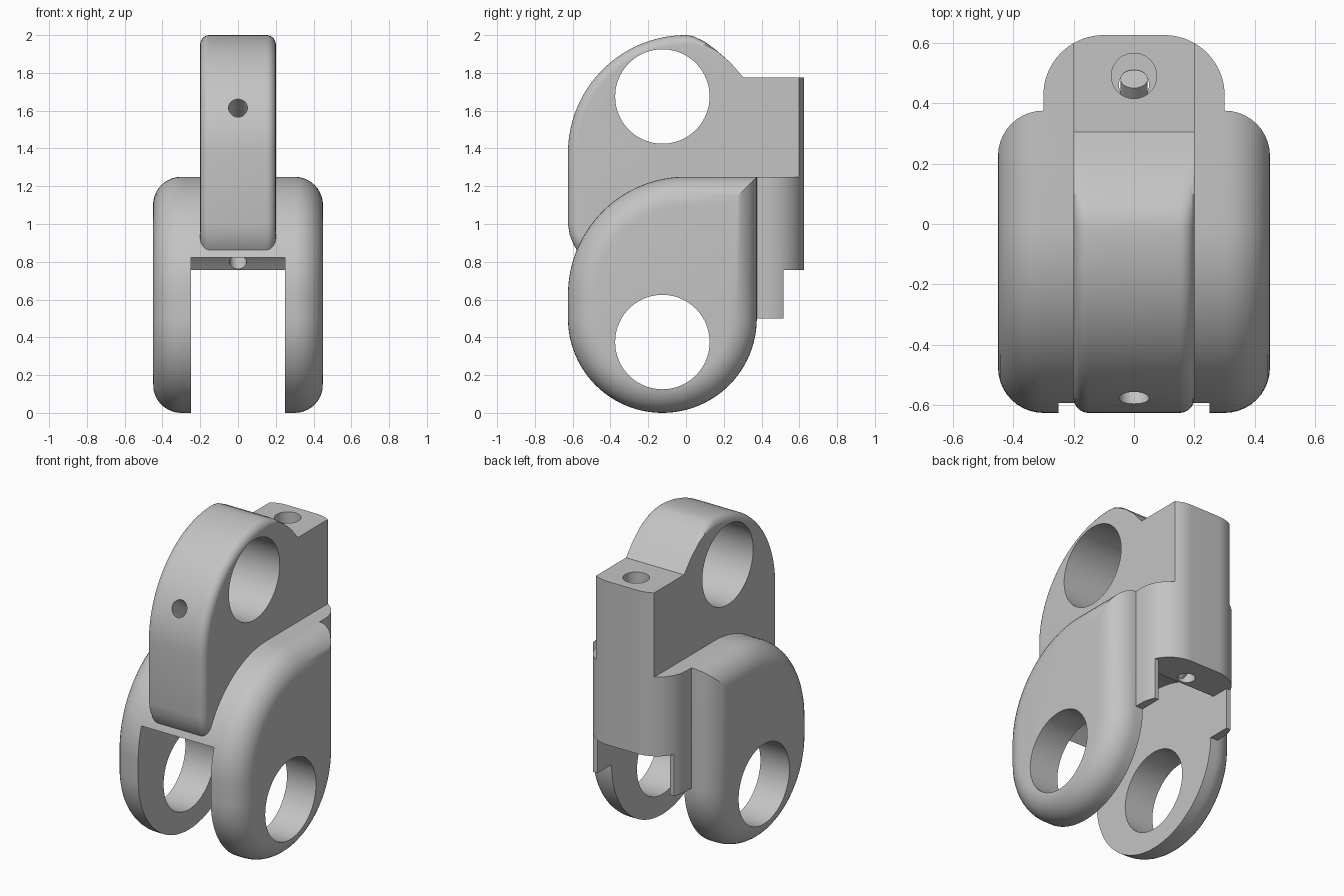
import bpy, bmesh
from math import sin, cos, pi, radians, sqrt
from mathutils import Vector

cube = bpy.data.objects.get("Cube")
if cube:
    bpy.data.objects.remove(cube)

grey = bpy.data.materials.new("plain grey")
grey.use_nodes = True
colour = (0.55, 0.55, 0.55, 1)
grey.diffuse_color = colour
grey.node_tree.nodes["Principled BSDF"].inputs["Base Color"].default_value = colour


def arc(cy, cz, r, a0, a1, n=32):
    angles = [radians(a0 + (a1 - a0) * i / n) for i in range(n + 1)]
    return [(cy + r * cos(a), cz + r * sin(a)) for a in angles]


def loft(name, rings):
    """Skin matching closed rings and cap both ends."""
    bm = bmesh.new()
    loops = [[bm.verts.new(p) for p in ring] for ring in rings]
    for a, b in zip(loops, loops[1:]):
        for i in range(len(a)):
            j = (i + 1) % len(a)
            bm.faces.new((a[i], a[j], b[j], b[i]))
    bm.faces.new(loops[0][::-1])
    bm.faces.new(loops[-1])
    bmesh.ops.recalc_face_normals(bm, faces=bm.faces)
    mesh = bpy.data.meshes.new(name)
    bm.to_mesh(mesh)
    bm.free()
    mesh.materials.append(grey)
    obj = bpy.data.objects.new(name, mesh)
    bpy.context.collection.objects.link(obj)
    return obj


def rounded_slab(name, profile, half, r, steps=10):
    """Side profile across x, with its rim rounded on both sides."""
    side = [(half - r + r * cos(t), r * (1 - sin(t)))
            for t in [pi / 2 * i / steps for i in range(steps + 1)]]
    sections = side + [(-x, d) for x, d in reversed(side)]
    return loft(name, [[(x, y, z) for y, z in profile(d)] for x, d in sections])


def plan_block(name, points, z0, z1):
    return loft(name, [[(x, y, z) for x, y in points] for z in (z0, z1)])


def box(name, x0, x1, y0, y1, z0, z1):
    return plan_block(name, [(x0, y0), (x1, y0), (x1, y1), (x0, y1)], z0, z1)


def rod(name, start, end, r, n=48):
    start, end = Vector(start), Vector(end)
    turn = (end - start).to_track_quat('Z', 'Y')
    circle = [turn @ Vector((y, z, 0)) for y, z in arc(0, 0, r, 0, 360, n)[:-1]]
    return loft(name, [[p + c for c in circle] for p in (start, end)])


def combine(base, other, operation):
    other.hide_render = True
    mod = base.modifiers.new(other.name, 'BOOLEAN')
    mod.operation, mod.object, mod.solver = operation, other, 'EXACT'
    bpy.ops.object.select_all(action='DESELECT')
    base.select_set(True)
    bpy.context.view_layer.objects.active = base
    bpy.ops.object.modifier_apply(modifier=mod.name)
    bpy.data.objects.remove(other)


# Teardrop fork outline, shrunk by d
def fork_profile(d):
    return (arc(-0.125, 0.5, 0.5 - d, 180, 360, 48) + [(0.375 - d, 1.25 - d)]
            + arc(0, 0.625, 0.625 - d, 90, 180))


# Upper lug outline; only the front rim is rounded
def lug_profile(d):
    return (arc(0, 1.375, 0.625 - d, 90, 180)
            + [(-0.625 + d, 1.0), (-0.615 + d, 0.94), (-0.595 + d, 0.89 + d / 2),
               (-0.57 + d, 0.85 + d), (0.25, 0.85 + d), (0.25, 1.775), (0.305, 1.775),
               (0.235, 1.855), (0.16, 1.92 - d * 0.05), (0.1, 1.965 - d * 0.4),
               (0.04, 1.994 - d * 0.8)])


# Rear block outline with rounded back corners, limited to a half width
def rear_outline(half):
    edge = arc(0.1, 0.425, 0.2, 0, 90, 24)
    edge = [p for p in edge if p[0] < half - 0.001]
    corner = 0.425 + sqrt(max(0, 0.04 - (half - 0.1) ** 2))
    right = [(half, 0.2), (half, corner)] + edge
    return right + [(-x, y) for x, y in reversed(right)]


body = rounded_slab("knuckle_link", fork_profile, 0.45, 0.15)
combine(body, plan_block("rear_block", rear_outline(0.3), 0.5, 1.25), 'UNION')
combine(body, rounded_slab("upper_lug", lug_profile, 0.2, 0.05), 'UNION')
combine(body, plan_block("rear_post", rear_outline(0.2), 1.1, 1.775), 'UNION')

# Fork slot, round clearance for the mating lug, and trimmed rear fins
cutters = [
    box("slot", -0.25, 0.25, -1, 1, -0.5, 0.757),
    rod("clearance", (-0.25, -0.125, 0.375), (0.25, -0.125, 0.375), 0.648, 128),
    box("fin_trim", -0.5, 0.5, 0.515, 1, 0.3, 0.757),
    # Pin bores
    rod("lower_bore", (-1, -0.125, 0.375), (1, -0.125, 0.375), 0.25, 80),
    rod("upper_bore", (-1, -0.125, 1.675), (1, -0.125, 1.675), 0.25, 80),
    # Cord channels
    rod("rear_channel", (0, 0.49, 0.86), (0, 0.49, 2), 0.075),
    rod("rear_outlet", (0, 0.46, 0.6), (0, 0.46, 0.95), 0.05),
    rod("front_channel", (0, -0.651, 1.668), (0, 0.46, 0.872), 0.05),
    rod("slot_outlet", (0, 0.33, 0.765), (0, 0.48, 0.9), 0.045),
]
for cutter in cutters:
    combine(body, cutter, 'DIFFERENCE')

bpy.ops.object.shade_smooth_by_angle(angle=radians(25))
